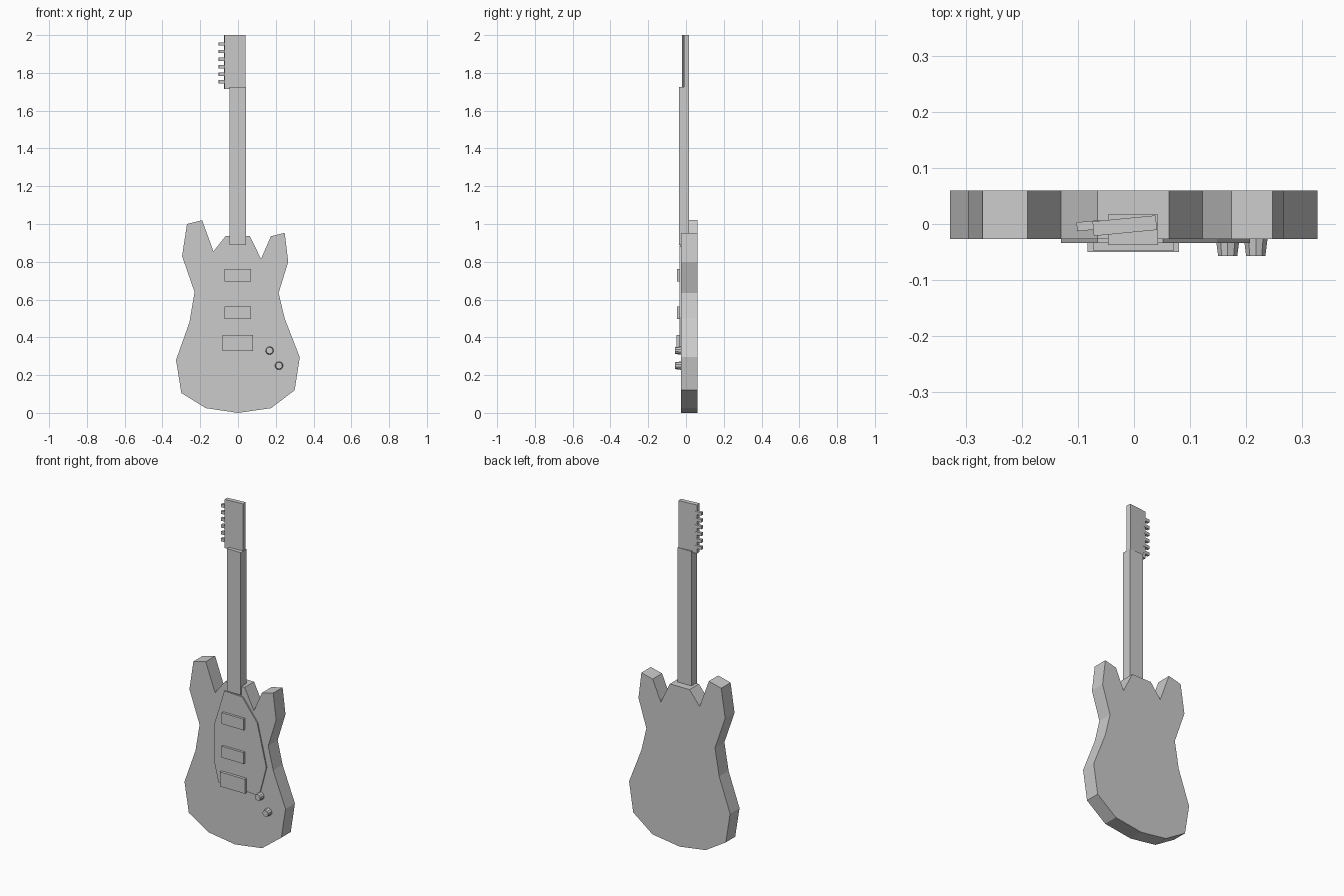
import bpy
import bmesh
from math import radians
from mathutils import Matrix, Vector

if "Cube" in bpy.data.objects:
    bpy.data.objects.remove(bpy.data.objects["Cube"], do_unlink=True)

grey = bpy.data.materials.new("plain grey")
grey.use_nodes = True
GREY = (0.6, 0.6, 0.6, 1)
grey.diffuse_color = GREY
grey.node_tree.nodes["Principled BSDF"].inputs["Base Color"].default_value = GREY


def finish(name, bm):
    bmesh.ops.recalc_face_normals(bm, faces=bm.faces)
    mesh = bpy.data.meshes.new(name)
    bm.to_mesh(mesh)
    bm.free()
    mesh.materials.append(grey)
    obj = bpy.data.objects.new(name, mesh)
    bpy.context.collection.objects.link(obj)
    return obj


def slab(name, outline, front, back):
    """Extrude an x-z outline from the front y to the back y."""
    bm = bmesh.new()
    face = bm.faces.new([bm.verts.new((x, front, z)) for x, z in outline])
    new = bmesh.ops.extrude_face_region(bm, geom=[face])["geom"]
    verts = [v for v in new if isinstance(v, bmesh.types.BMVert)]
    bmesh.ops.translate(bm, verts=verts, vec=(0, back - front, 0))
    return finish(name, bm)


def box(name, low, high, turn=0):
    """Box between two corners, turned about its upright axis."""
    low, high = Vector(low), Vector(high)
    bm = bmesh.new()
    matrix = (Matrix.Translation((low + high) / 2)
              @ Matrix.Rotation(radians(turn), 4, "Z")
              @ Matrix.Diagonal((*(high - low), 1)))
    bmesh.ops.create_cube(bm, size=1, matrix=matrix)
    return finish(name, bm)


def knob(name, x, z):
    bm = bmesh.new()
    matrix = Matrix.Translation((x, -0.042, z)) @ Matrix.Rotation(radians(90), 4, "X")
    bmesh.ops.create_cone(bm, cap_ends=True, segments=10, radius1=0.022,
                          radius2=0.018, depth=0.03, matrix=matrix)
    return finish(name, bm)


# Body with two horns
slab("body", [
    (0, 0), (0.175, 0.025), (0.3, 0.12), (0.327, 0.295), (0.247, 0.5),
    (0.215, 0.635), (0.266, 0.8), (0.247, 0.953), (0.174, 0.935),
    (0.122, 0.815), (0.062, 0.937), (-0.065, 0.937), (-0.13, 0.855),
    (-0.19, 1.02), (-0.27, 1.0), (-0.296, 0.83), (-0.23, 0.64),
    (-0.257, 0.48), (-0.328, 0.28), (-0.3, 0.105), (-0.17, 0.025),
], -0.027, 0.06)

# Thin pickguard plate
slab("pickguard", [
    (-0.103, 0.34), (0.16, 0.33), (0.207, 0.508), (0.148, 0.754),
    (0.052, 0.88), (-0.065, 0.885), (-0.13, 0.673), (-0.13, 0.453),
], -0.034, -0.026)

# Pickups and bridge
for name, z in (("neck_pickup", 0.695), ("middle_pickup", 0.498)):
    box(name, (-0.072, -0.048, z), (0.07, -0.03, z + 0.066))
box("bridge", (-0.083, -0.05, 0.327), (0.08, -0.03, 0.412))

# Control knobs
knob("upper_knob", 0.167, 0.33)
knob("lower_knob", 0.217, 0.25)

# Neck, headstock and tuning pegs
box("neck", (-0.046, -0.037, 0.89), (0.043, 0.017, 1.725))
box("headstock", (-0.073, -0.016, 1.715), (0.04, 0.01, 2.0), turn=5.5)
for i in range(6):
    z = 1.753 + i * 0.04
    box(f"tuning_peg_{i + 1}", (-0.102, -0.011, z - 0.009), (-0.06, 0.005, z + 0.009), turn=5.5)
